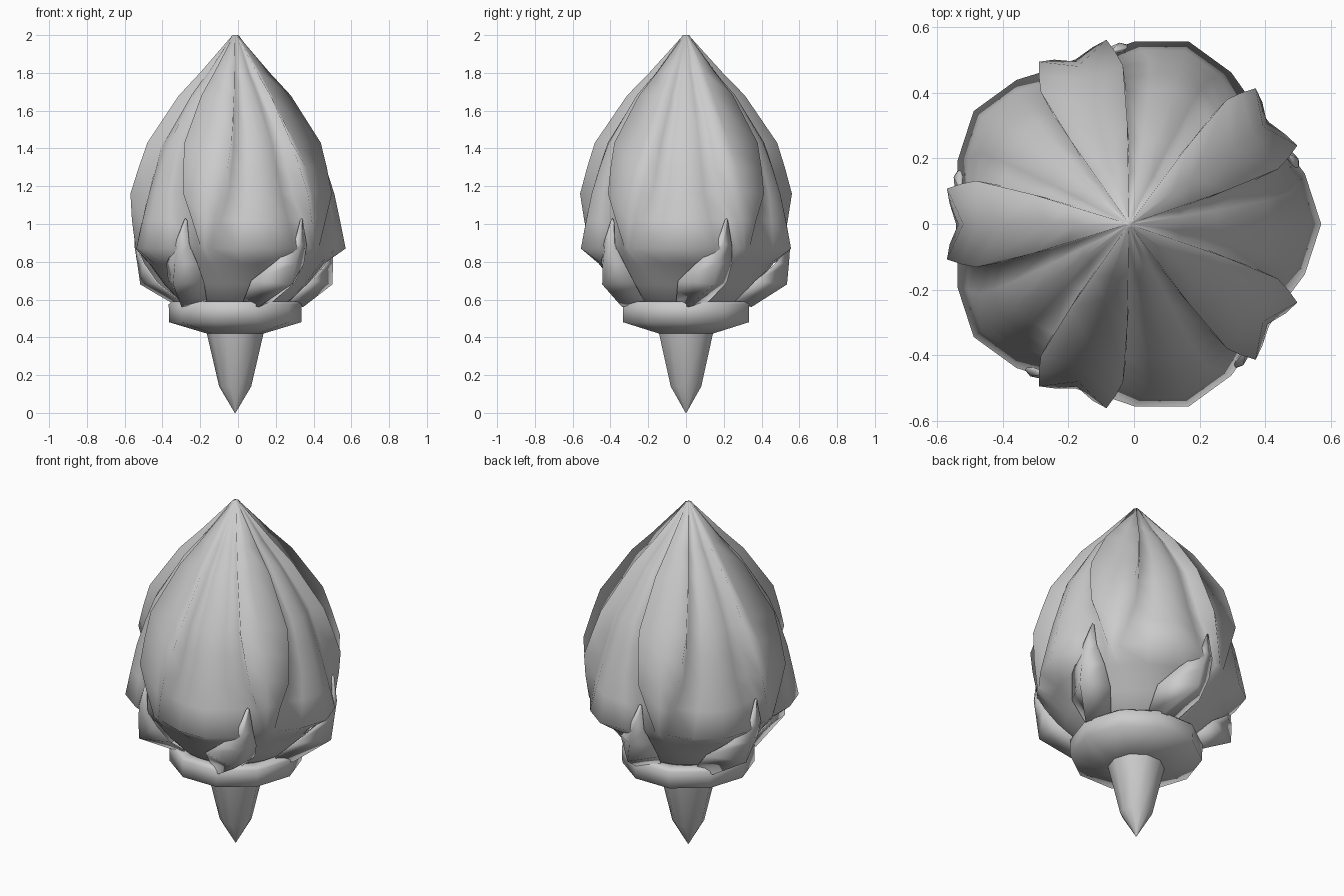
import bpy, bmesh, math

if "Cube" in bpy.data.objects:
    bpy.data.objects.remove(bpy.data.objects["Cube"])

CX = -0.015  # axis of the bud
mat = bpy.data.materials.new("pale grey")
mat.diffuse_color = (0.6, 0.6, 0.6, 1)
mat.use_nodes = True
mat.node_tree.nodes["Principled BSDF"].inputs["Base Color"].default_value = mat.diffuse_color


def polar(deg, r, z):
    a = math.radians(deg)
    return (CX + r * math.cos(a), r * math.sin(a), z)


def finish(name, bm, angle):
    bmesh.ops.recalc_face_normals(bm, faces=bm.faces)
    me = bpy.data.meshes.new(name)
    bm.to_mesh(me)
    bm.free()
    me.materials.append(mat)
    ob = bpy.data.objects.new(name, me)
    bpy.context.collection.objects.link(ob)
    bpy.ops.object.select_all(action='DESELECT')
    ob.select_set(True)
    bpy.context.view_layer.objects.active = ob
    bpy.ops.object.shade_smooth_by_angle(angle=math.radians(angle))
    return ob


def loft(name, rings, angle):
    """Skin a stack of closed rings and cap both ends."""
    bm = bmesh.new()
    vs = [[bm.verts.new(p) for p in ring] for ring in rings]
    n = len(vs[0])
    for lo, hi in zip(vs, vs[1:]):
        for i in range(n):
            j = (i + 1) % n
            bm.faces.new((lo[i], lo[j], hi[j], hi[i]))
    bm.faces.new(vs[0])
    bm.faces.new(vs[-1])
    return finish(name, bm, angle)


# Bud: z, groove radius, rim (offset, radius), rim foot (offset, radius), petal middle radius
rows = [
    (2.00, .010, 15, .014, 20, .012, .018),
    (1.80, .165, 17, .195, 18.5, .155, .165),
    (1.68, .240, 17, .312, 18, .245, .275),
    (1.43, .390, 15.8, .483, 16.8, .405, .430),
    (1.30, .465, 13.5, .525, 15.5, .440, .480),
    (1.16, .505, 11, .565, 14, .475, .525),
    (1.02, .520, 6.5, .550, 9, .500, .555),
    (0.87, .527, 2, .527, 4, .522, .585),
    (0.79, .455, 4, .455, 9, .455, .470),
    (0.68, .375, 6, .375, 12, .375, .380),
    (0.60, .300, 6, .300, 12, .300, .300),
    (0.54, .200, 6, .200, 12, .200, .200),
]
rings = []
for z, groove, ao, ar, bo, br, mid in rows:
    side = br + (mid - br) * 0.55
    half = [(0, groove), (ao, ar), (bo, br), ((bo + 36) / 2, side)]
    sector = half + [(36, mid)] + [(72 - a, r) for a, r in half[:0:-1]]
    rings.append([polar(36 + 72 * k + a, r, z) for k in range(5) for a, r in sector])
loft("petal_bud", rings, 125)

# Sepals: folded leaves leaning sideways; each row is left edge, fold, right edge
leaf = [
    [(-26, .30, .59), (-14, .36, .56), (8, .30, .59)],
    [(-22, .41, .70), (0, .535, .68), (15, .42, .69)],
    [(-10, .49, .79), (2, .545, .79), (14, .49, .79)],
    [(1, .540, .88), (5, .553, .89), (11, .535, .89)],
    [(7, .525, 1.02), (8, .530, 1.03), (9, .525, 1.02)],
]
for k in range(5):
    bm = bmesh.new()
    grid = [[bm.verts.new(polar(16 + 72 * k + a, r, z)) for a, r, z in row] for row in leaf]
    for lo, hi in zip(grid, grid[1:]):
        for i in range(2):
            bm.faces.new((lo[i], lo[i + 1], hi[i + 1], hi[i]))
    ob = finish(f"sepal_{k + 1}", bm, 80)
    mod = ob.modifiers.new("thickness", 'SOLIDIFY')
    mod.thickness = 0.008
    mod.offset = -1


def turned(name, profile, sides, angle):
    loft(name, [[polar(360 * i / sides, r, z) for i in range(sides)] for r, z in profile], angle)


# Ten-sided cup under the bud
turned("calyx_cup", [(.10, .42), (.15, .42), (.35, .48), (.352, .575), (.335, .59),
                     (.28, .59), (.25, .55), (.10, .54)], 10, 80)
# Pointed stem
turned("stem", [(.002, 0), (.085, .14), (.15, .42), (.10, .45)], 10, 50)
